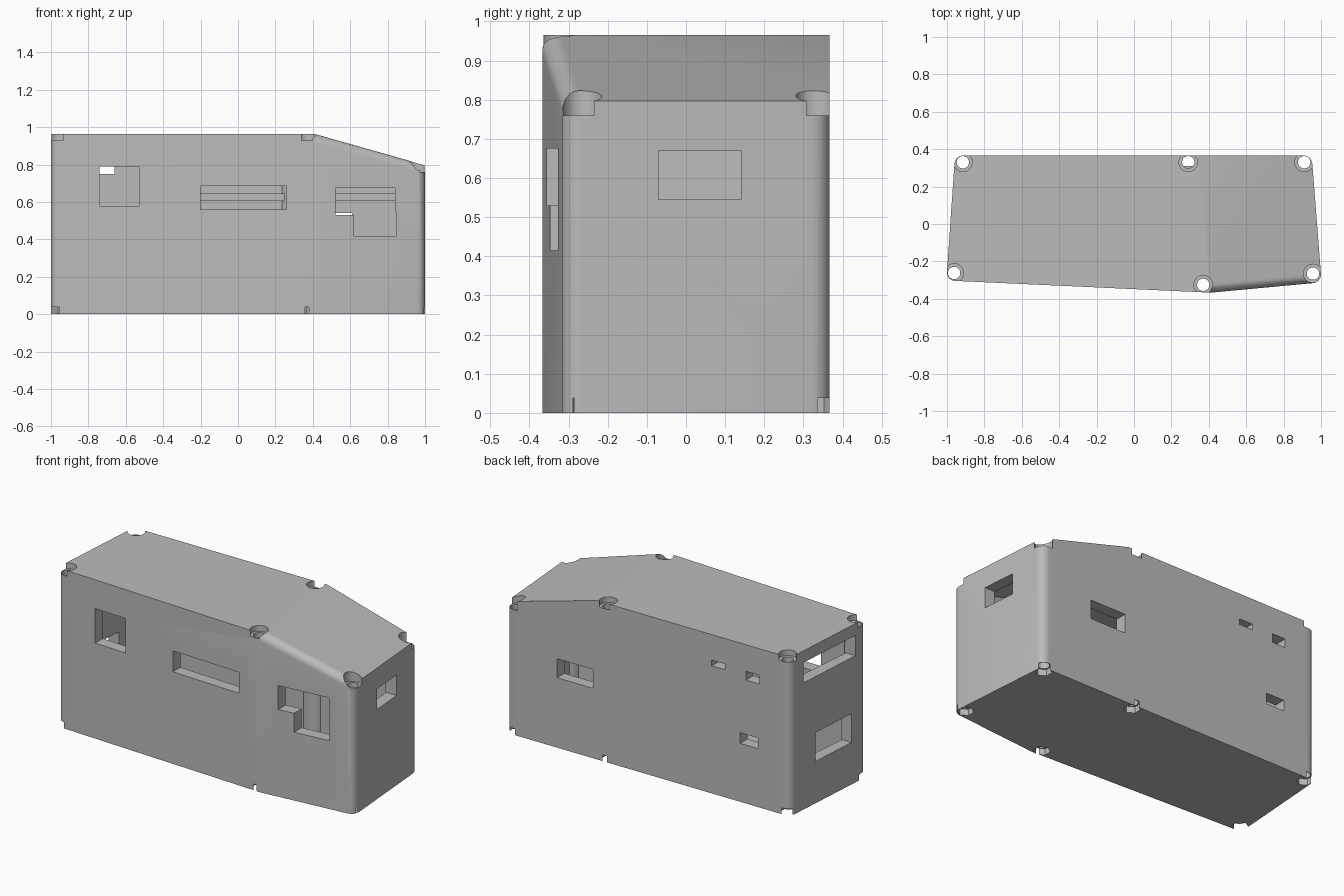
import bpy, bmesh, math
from mathutils import Matrix, Vector

if "Cube" in bpy.data.objects:
    bpy.data.objects.remove(bpy.data.objects["Cube"], do_unlink=True)

grey = bpy.data.materials.new("plain grey")
grey.use_nodes = True
colour = (0.5, 0.5, 0.5, 1)
grey.diffuse_color = colour
grey.node_tree.nodes["Principled BSDF"].inputs["Base Color"].default_value = colour


def finish(bm, name):
    bmesh.ops.recalc_face_normals(bm, faces=bm.faces)
    mesh = bpy.data.meshes.new(name)
    bm.to_mesh(mesh)
    bm.free()
    mesh.materials.append(grey)
    ob = bpy.data.objects.new(name, mesh)
    bpy.context.collection.objects.link(ob)
    return ob


def box(name, x0, x1, y0, y1, z0, z1):
    bm = bmesh.new()
    size = Matrix.Diagonal((x1 - x0, y1 - y0, z1 - z0, 1))
    middle = Matrix.Translation(((x0 + x1) / 2, (y0 + y1) / 2, (z0 + z1) / 2))
    bmesh.ops.create_cube(bm, size=1, matrix=middle @ size)
    return finish(bm, name)


def cylinder(name, centre, radius, z0, z1, sides=32):
    bm = bmesh.new()
    place = Matrix.Translation((centre[0], centre[1], (z0 + z1) / 2))
    bmesh.ops.create_cone(bm, cap_ends=True, segments=sides, radius1=radius,
                          radius2=radius, depth=z1 - z0, matrix=place)
    return finish(bm, name)


def combine(target, tool, operation="DIFFERENCE"):
    mod = target.modifiers.new(operation, "BOOLEAN")
    mod.operation = operation
    mod.solver = "EXACT"
    mod.object = tool
    bpy.context.view_layer.objects.active = target
    bpy.ops.object.modifier_apply(modifier=mod.name)
    bpy.data.objects.remove(tool, do_unlink=True)


def hull(name, inset, rounding):
    """Five-sided plan with a roof that slopes down at one end."""
    plan = [(-1.003, -0.302, 0.965), (0.41, -0.367, 0.965), (1.003, -0.312, 0.797),
            (0.95, 0.367, 0.797), (0.345, 0.367, 0.965), (-0.957, 0.367, 0.965)]
    bm = bmesh.new()
    low, high = [], []
    for i, (x, y, z) in enumerate(plan):
        if i not in (1, 4):
            x -= math.copysign(inset, x)
        y -= math.copysign(inset, y)
        low.append(bm.verts.new((x, y, inset)))
        high.append(bm.verts.new((x, y, z - inset)))
    for i in range(6):
        j = (i + 1) % 6
        bm.faces.new((low[i], low[j], high[j], high[i]))
    bm.faces.new(low)
    bm.faces.new([high[i] for i in (0, 1, 4, 5)])
    bm.faces.new([high[i] for i in (1, 2, 3, 4)])
    if rounding:
        edges = [bm.edges.get((low[i], high[i])) for i in (0, 2, 3, 5)]
        edges.append(bm.edges.get((high[1], high[2])))
        bmesh.ops.bevel(bm, geom=edges, offset=rounding, segments=6,
                        profile=0.5, affect="EDGES")
    return finish(bm, name)


# Screw positions: plan centre and height of the screw head seat
screws = [((-0.915, 0.33), 0.93), ((0.29, 0.33), 0.93), ((0.91, 0.33), 0.76),
          ((-0.962, -0.262), 0.93), ((0.37, -0.325), 0.93), ((0.957, -0.265), 0.76)]

# Hollow case, with screw columns left standing inside
case = hull("case", 0, 0.045)
cavity = hull("cavity", 0.07, 0)
for centre, seat in screws:
    combine(cavity, cylinder("column", centre, 0.065, -0.1, 1.1))
combine(case, cavity)

# Openings in the front, back, left and right walls
openings = [
    (-0.74, -0.53, -0.5, -0.2, 0.58, 0.79),
    (-0.2, 0.26, -0.5, -0.2, 0.56, 0.687),
    (0.52, 0.84, -0.5, -0.2, 0.53, 0.675),
    (0.62, 0.845, -0.5, -0.2, 0.415, 0.55),
    (0.37, 0.61, 0.2, 0.5, 0.425, 0.54),
    (-0.52, -0.43, 0.2, 0.5, 0.775, 0.81),
    (-0.75, -0.66, 0.2, 0.5, 0.75, 0.803),
    (-0.74, -0.62, 0.2, 0.5, 0.355, 0.42),
    (0.8, 1.2, -0.07, 0.14, 0.545, 0.67),
    (-1.2, -0.8, -0.205, 0.25, 0.77, 0.893),
    (-1.2, -0.8, -0.17, 0.145, 0.255, 0.43),
]
for limits in openings:
    combine(case, box("opening", *limits))

# Screw shafts, head seats and hexagonal nut pockets
for centre, seat in screws:
    combine(case, cylinder("head_seat", centre, 0.05, seat, 1.1))
    combine(case, cylinder("nut_pocket", centre, 0.046, -0.1, 0.038, 6))
    combine(case, cylinder("shaft", centre, 0.033, -0.1, 1.1))

# Ledge along the inside of the back wall
ledge = box("inner_ledge", -0.25, 0.85, 0.28, 0.31, 0.605, 0.645)

for ob in (case, ledge):
    bpy.ops.object.select_all(action="DESELECT")
    ob.select_set(True)
    bpy.context.view_layer.objects.active = ob
    bpy.ops.object.shade_smooth_by_angle(angle=math.radians(25))
